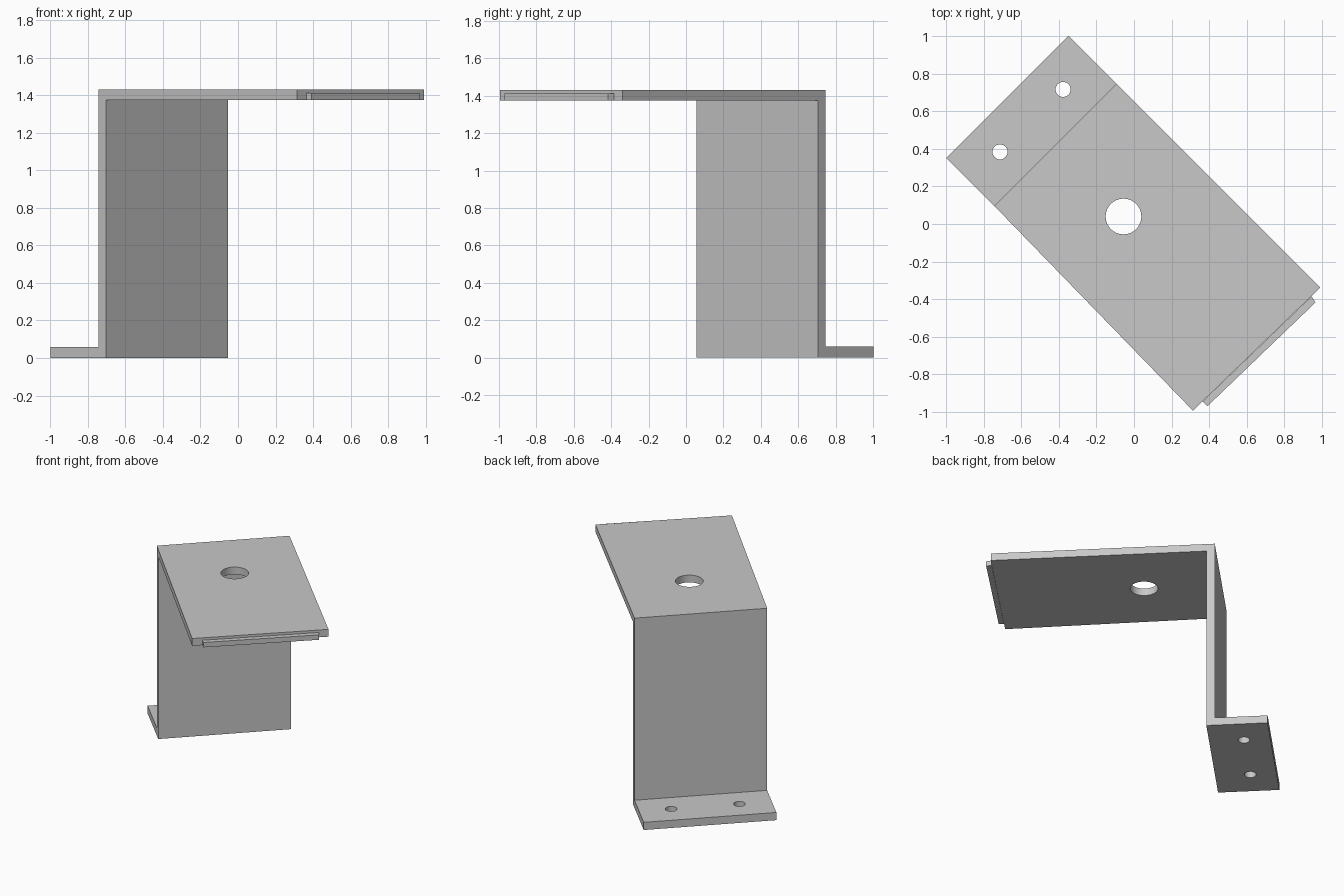
import bpy, bmesh
from mathutils import Vector

cube = bpy.data.objects.get("Cube")
if cube:
    bpy.data.objects.remove(cube, do_unlink=True)

steel = bpy.data.materials.new("light_grey_metal")
steel.use_nodes = True
GREY = (0.58, 0.58, 0.58, 1)
steel.diffuse_color = GREY
steel.node_tree.nodes["Principled BSDF"].inputs["Base Color"].default_value = GREY

ALONG = Vector((1, -1, 0)).normalized()
ACROSS = Vector((1, 1, 0)).normalized()
START = Vector((-1, 0.352, 0))
WIDTH = 0.92


def finish(name, bm):
    bmesh.ops.recalc_face_normals(bm, faces=bm.faces)
    mesh = bpy.data.meshes.new(name)
    bm.to_mesh(mesh)
    bm.free()
    mesh.materials.append(steel)
    obj = bpy.data.objects.new(name, mesh)
    bpy.context.collection.objects.link(obj)
    return obj


def bridge(bm, a, b):
    n = len(a)
    for i in range(n):
        bm.faces.new((a[i], a[(i + 1) % n], b[(i + 1) % n], b[i]))


# Z-shaped bracket: foot, upright wall and top plate bent from one strip
profile = [(0, 0), (0.42, 0), (0.42, 1.375), (1.897, 1.375),
           (1.897, 1.43), (0.362, 1.43), (0.362, 0.058), (0, 0.058)]
bm = bmesh.new()
sides = []
for w in (0, WIDTH):
    side = [bm.verts.new(START + ALONG * u + ACROSS * w + Vector((0, 0, z)))
            for u, z in profile]
    for quad in ((0, 1, 6, 7), (1, 2, 5, 6), (2, 3, 4, 5)):
        bm.faces.new([side[i] for i in quad])
    sides.append(side)
bridge(bm, *sides)
# The free end of the top plate is slightly skewed at one corner
for i in (3, 4):
    sides[0][i].co -= ACROSS * 0.023 + ALONG * 0.016
bracket = finish("bracket", bm)

# Round holes: one large in the top plate, two screw holes in the foot
holes = [(-0.056, 0.04, 1.4, 0.095), (-0.378, 0.717, 0.03, 0.04),
         (-0.714, 0.384, 0.03, 0.04)]
bpy.context.view_layer.objects.active = bracket
for x, y, z, radius in holes:
    bm = bmesh.new()
    bmesh.ops.create_cone(bm, cap_ends=True, segments=48, radius1=radius,
                          radius2=radius, depth=0.2)
    cutter = finish("hole_cutter", bm)
    cutter.location = (x, y, z)
    cutter.hide_render = True
    mod = bracket.modifiers.new("hole", "BOOLEAN")
    mod.operation, mod.solver, mod.object = "DIFFERENCE", "EXACT", cutter
    bpy.context.view_layer.update()
    bpy.ops.object.modifier_apply(modifier=mod.name)
    bpy.data.objects.remove(cutter, do_unlink=True)

# Thin tab on the free end of the top plate
plan = [(0.365, -0.946), (0.392, -0.97), (0.967, -0.418), (0.946, -0.385)]
bm = bmesh.new()
low, high = [[bm.verts.new((x, y, z)) for x, y in plan] for z in (1.375, 1.412)]
bm.faces.new(low)
bm.faces.new(high)
bridge(bm, low, high)
finish("end_tab", bm)

# Smooth hole walls, crisp bends
bpy.ops.object.select_all(action="DESELECT")
bracket.select_set(True)
bpy.context.view_layer.objects.active = bracket
bpy.ops.object.shade_smooth_by_angle()
